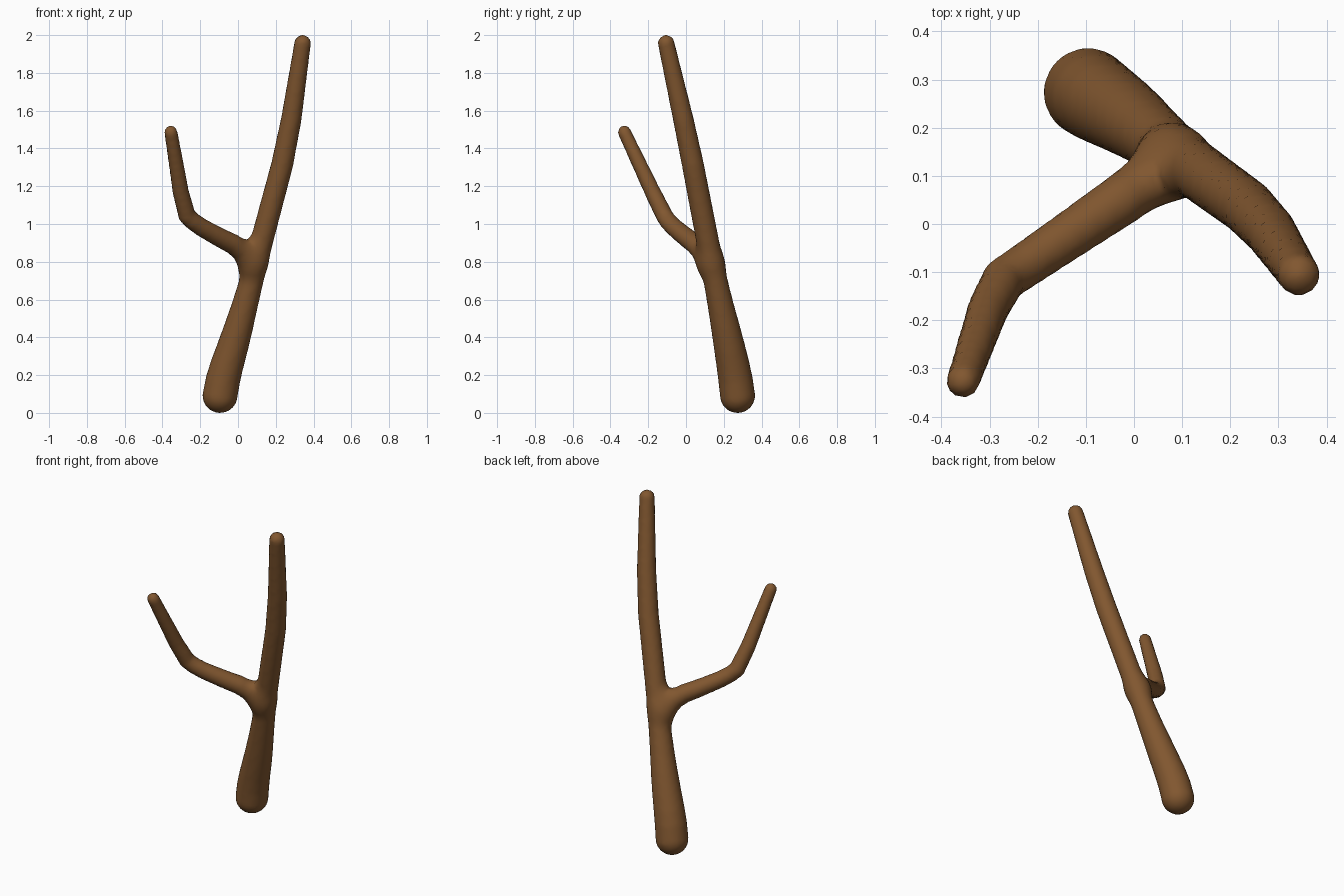
import bpy, bmesh
from mathutils import Vector, Matrix

if "Cube" in bpy.data.objects:
    bpy.data.objects.remove(bpy.data.objects["Cube"])

# Limb paths: x, y, z, radius
TRUNK = [(-0.095, 0.273, 0.092, 0.092), (-0.075, 0.259, 0.2, 0.09),
         (-0.012, 0.22, 0.4, 0.079), (0.045, 0.177, 0.6, 0.066),
         (0.097, 0.136, 0.8, 0.06), (0.15, 0.097, 1.0, 0.059),
         (0.262, 0.016, 1.42, 0.057), (0.342, -0.105, 1.957, 0.043)]
BRANCH = [(0.06, 0.118, 0.80, 0.054), (0.0, 0.068, 0.88, 0.054),
          (-0.1, 0.0, 0.93, 0.05), (-0.225, -0.085, 1.0, 0.046),
          (-0.285, -0.125, 1.06, 0.045), (-0.355, -0.326, 1.486, 0.034)]
BLEND = 0.08


def soften(path):
    """Round the corners of a path, keeping both ends."""
    pts = [Vector(p) for p in path]
    out = [pts[0]]
    for a, b in zip(pts, pts[1:]):
        out += [a.lerp(b, 0.25), a.lerp(b, 0.75)]
    return out + [pts[-1]]


def segments(path):
    segs = []
    for a, b in zip(path, path[1:]):
        p, v = a.to_3d(), b.to_3d() - a.to_3d()
        segs.append((p, v, v.length_squared, a.w, b.w - a.w))
    return segs


def limb_distance(p, segs):
    best = 9.0
    for a, v, l2, r, dr in segs:
        q = p - a
        t = min(1.0, max(0.0, q.dot(v) / l2))
        best = min(best, (q - v * t).length - r - dr * t)
    return best


def distance(p):
    """Distance to both limbs, with a soft web where they join."""
    d1, d2 = limb_distance(p, trunk), limb_distance(p, branch)
    h = max(BLEND - abs(d1 - d2), 0.0) / BLEND
    return min(d1, d2) - h * h * BLEND * 0.25


trunk_path, branch_path = soften(TRUNK), soften(BRANCH)
trunk, branch = segments(trunk_path), segments(branch_path)

# Rough body: overlapping balls along each limb
bm = bmesh.new()
for path in (trunk_path, branch_path):
    for a, b in zip(path, path[1:]):
        n = max(1, int((b - a).to_3d().length / 0.025))
        for i in range(n + 1):
            p = a.lerp(b, i / n)
            bmesh.ops.create_icosphere(bm, subdivisions=2, radius=p.w,
                                       matrix=Matrix.Translation(p.to_3d()))
mesh = bpy.data.meshes.new("forked_branch")
bm.to_mesh(mesh)
bm.free()
obj = bpy.data.objects.new("forked_branch", mesh)
bpy.context.collection.objects.link(obj)
bpy.context.view_layer.objects.active = obj
obj.select_set(True)

# Fuse into one skin
mod = obj.modifiers.new("fuse", 'REMESH')
mod.mode = 'VOXEL'
mod.voxel_size = 0.018
bpy.ops.object.modifier_apply(modifier=mod.name)

# Settle the skin onto the smoothly blended limbs
bm = bmesh.new()
bm.from_mesh(obj.data)
E = 0.001
AXES = (Vector((E, 0, 0)), Vector((0, E, 0)), Vector((0, 0, E)))
for step in range(3):
    if step < 2:
        bmesh.ops.smooth_vert(bm, verts=bm.verts, factor=0.5,
                              use_axis_x=True, use_axis_y=True, use_axis_z=True)
    for v in bm.verts:
        d = distance(v.co)
        g = Vector([distance(v.co + e) - d for e in AXES])
        if g.length > 1e-7:
            v.co -= g.normalized() * d
bm.to_mesh(obj.data)
bm.free()

# Brown bark
bark = bpy.data.materials.new("brown_bark")
bark.diffuse_color = (0.22, 0.095, 0.029, 1)
bark.use_nodes = True
bark.node_tree.nodes["Principled BSDF"].inputs["Base Color"].default_value = bark.diffuse_color
obj.data.materials.clear()
obj.data.materials.append(bark)
bpy.ops.object.shade_smooth()
